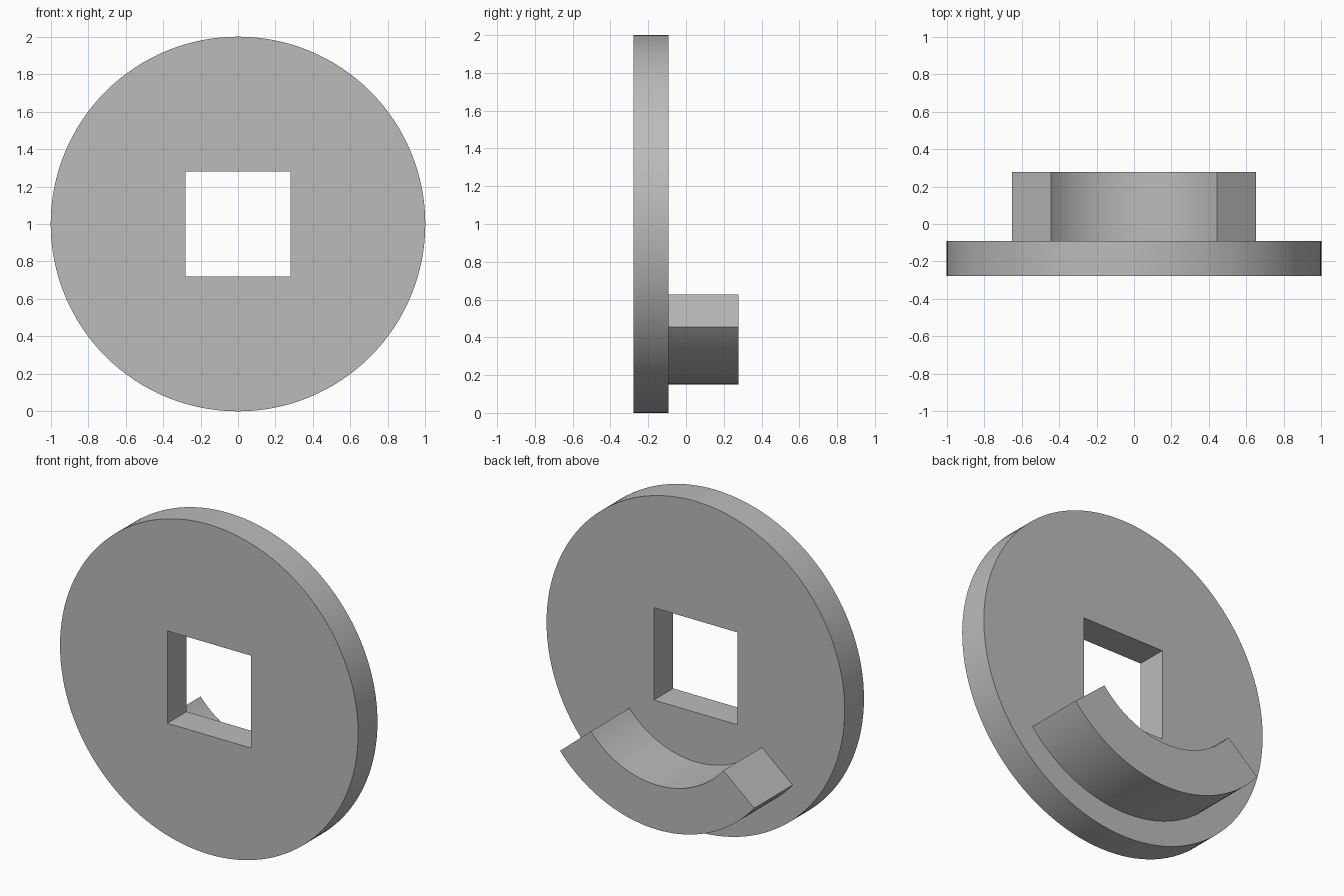
import bpy, bmesh
from math import sin, cos, radians, tau

if "Cube" in bpy.data.objects:
    bpy.data.objects.remove(bpy.data.objects["Cube"])

CENTRE_Z = 1.0
FRONT, SEAT, BACK = -0.277, -0.092, 0.277  # y of disc front, disc back, rim back

grey = bpy.data.materials.new("plain_grey")
grey.use_nodes = True
grey.diffuse_color = (0.5, 0.5, 0.5, 1)
grey.node_tree.nodes["Principled BSDF"].inputs["Base Color"].default_value = (0.5, 0.5, 0.5, 1)


def band(name, angles, inner, outer, y0, y1, closed):
    """Sweep a rectangular section between two radius functions about the y axis."""
    bm = bmesh.new()
    rings = []
    for a in angles:
        corners = [(inner(a), y0), (outer(a), y0), (outer(a), y1), (inner(a), y1)]
        rings.append([bm.verts.new((r * sin(a), y, CENTRE_Z - r * cos(a))) for r, y in corners])
    following = rings[1:] + rings[:1] if closed else rings[1:]
    for p, q in zip(rings, following):
        for k in range(4):
            j = (k + 1) % 4
            bm.faces.new((p[k], p[j], q[j], q[k]))
    if not closed:
        bm.faces.new(rings[0])
        bm.faces.new(rings[-1])
    bmesh.ops.recalc_face_normals(bm, faces=bm.faces)
    mesh = bpy.data.meshes.new(name)
    bm.to_mesh(mesh)
    bm.free()
    mesh.materials.append(grey)
    ob = bpy.data.objects.new(name, mesh)
    bpy.context.collection.objects.link(ob)
    bpy.ops.object.select_all(action="DESELECT")
    ob.select_set(True)
    bpy.context.view_layer.objects.active = ob
    bpy.ops.object.shade_smooth_by_angle(angle=radians(30))
    return ob


# Round disc with a square hole through the middle
steps = 128
band("disc", [tau * i / steps for i in range(steps)],
     lambda a: 0.28 / max(abs(sin(a)), abs(cos(a))), lambda a: 1.0,
     FRONT, SEAT, closed=True)

# Curved block standing on the back of the disc, below the hole
band("curved_block", [radians(-50 + 100 * i / 40) for i in range(41)],
     lambda a: 0.58, lambda a: 0.85, SEAT, BACK, closed=False)
